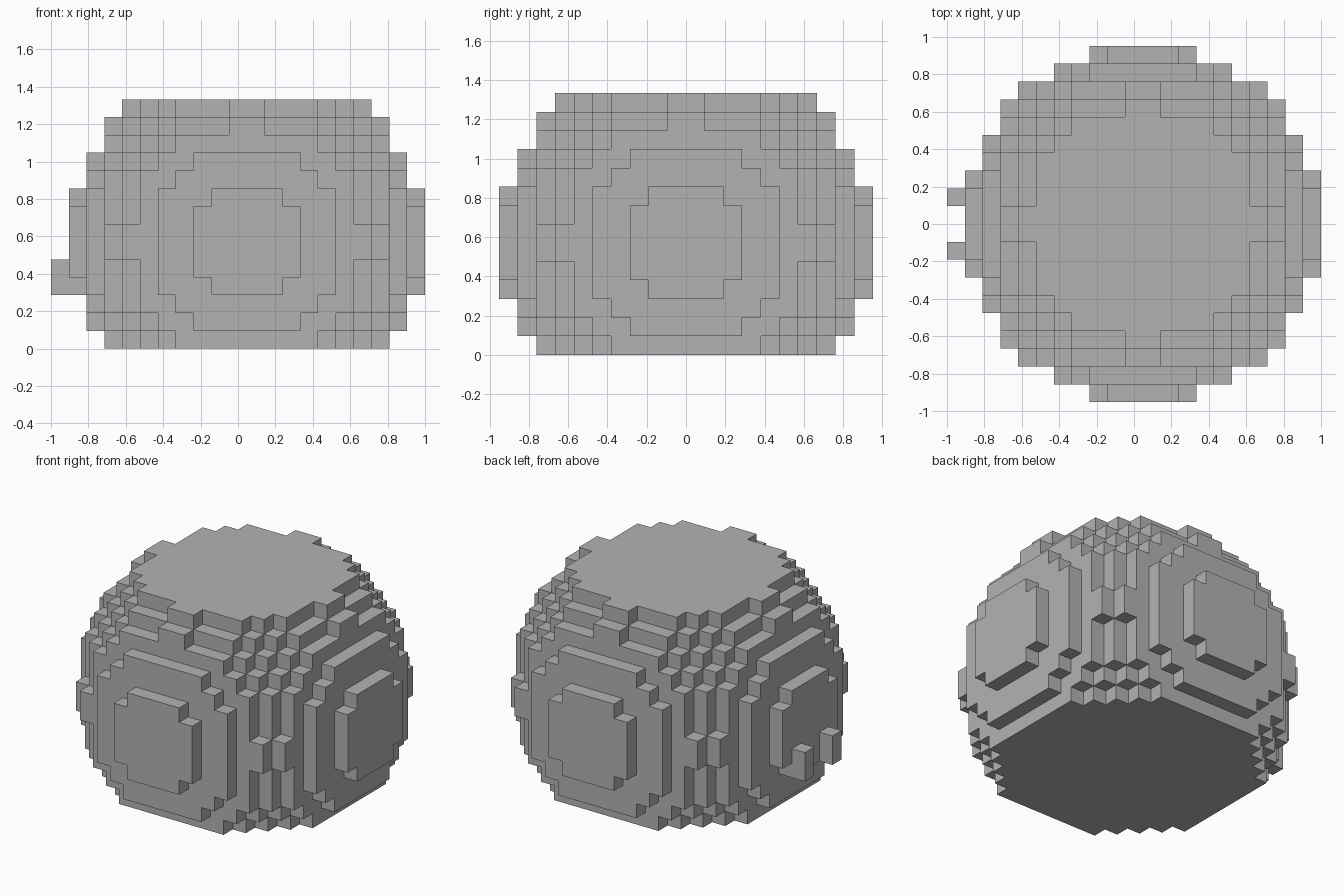
import bpy
import bmesh
from mathutils import Vector

if "Cube" in bpy.data.objects:
    bpy.data.objects.remove(bpy.data.objects["Cube"])

V = 2 / 21                                  # edge of one cube
CENTRE = Vector((V / 2, 0, 6 * V))          # centre of the ball
R = 10                                      # ball radius in cubes

grey = bpy.data.materials.new("mid_grey")
grey.diffuse_color = (0.45, 0.45, 0.45, 1)
grey.use_nodes = True
grey.node_tree.nodes["Principled BSDF"].inputs["Base Color"].default_value = grey.diffuse_color


def build_cubes(name, cells, solid):
    """Skin a set of grid cells, leaving out faces hidden by solid cells."""
    bm = bmesh.new()
    for cell in cells:
        for axis in range(3):
            for side in (-1, 1):
                near = list(cell)
                near[axis] += side
                if tuple(near) in solid:
                    continue
                n, u, v = [Vector([float(i == (axis + k) % 3) for i in range(3)])
                           for k in range(3)]
                mid = Vector(cell) + Vector((0.5, 0.5, 0.5)) + n * side * 0.5
                corners = [(-1, -1), (1, -1), (1, 1), (-1, 1)][::side]
                bm.faces.new([bm.verts.new(CENTRE + V * (mid + u * a / 2 + v * b / 2))
                              for a, b in corners])
    bmesh.ops.remove_doubles(bm, verts=bm.verts, dist=V / 100)
    mesh = bpy.data.meshes.new(name)
    bm.to_mesh(mesh)
    bm.free()
    mesh.materials.append(grey)
    obj = bpy.data.objects.new(name, mesh)
    bpy.context.collection.objects.link(obj)
    return obj


# Stepped ball, cut flat at the top and bottom
body = {(x, y, z)
        for x in range(-R, R) for y in range(-R, R) for z in range(-6, 8)
        if (x + .5) ** 2 + (y + .5) ** 2 + (z + .5) ** 2 <= R * R}
# Two small upright pegs on the left side
pegs = {(-R - 1, y, z) for y in (-2, 1) for z in (-3, -2)}

build_cubes("ball_body", body, body | pegs)
build_cubes("side_pegs", pegs, body | pegs)
